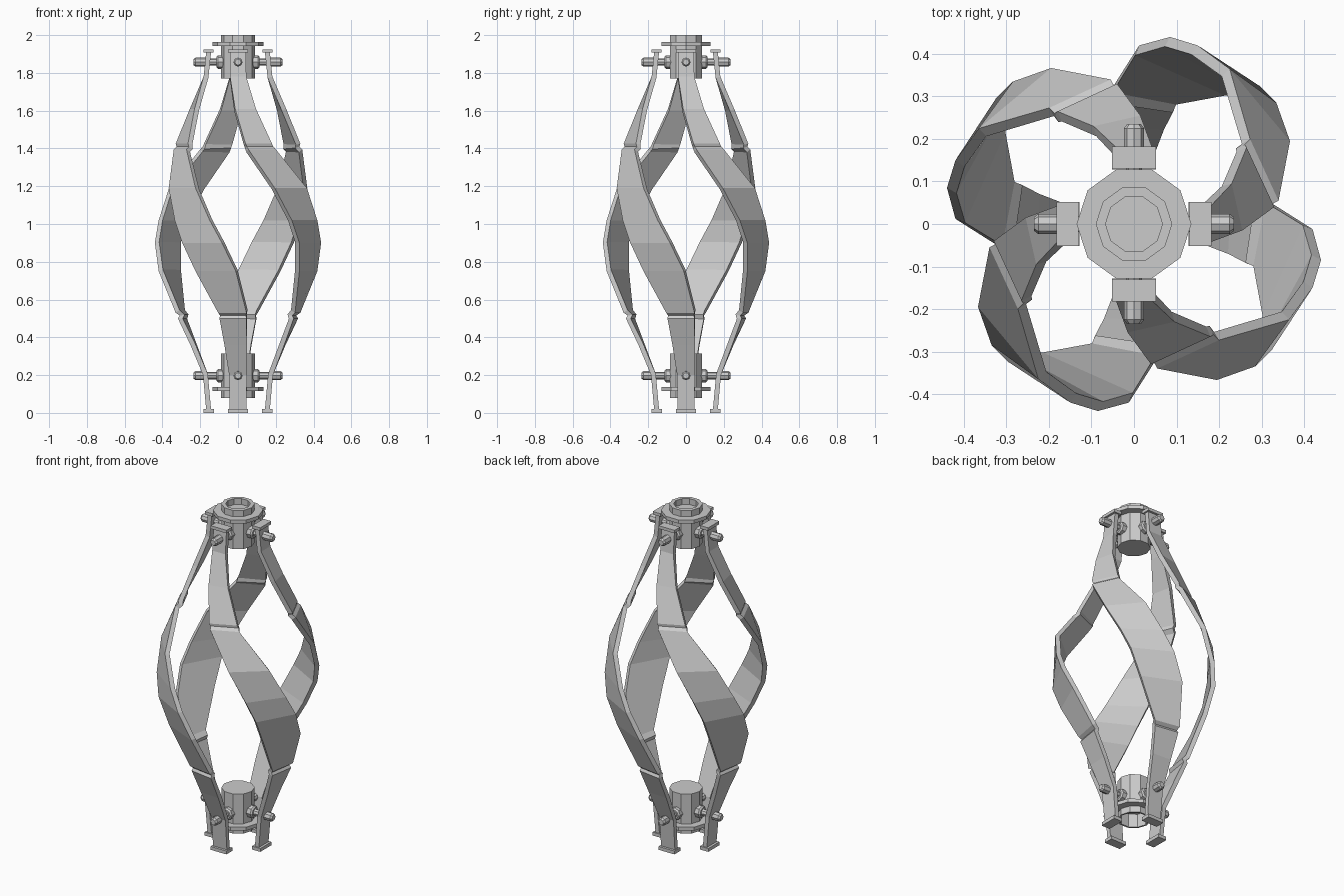
import bpy, bmesh, math
from mathutils import Matrix, Vector

if "Cube" in bpy.data.objects:
    bpy.data.objects.remove(bpy.data.objects["Cube"])


def make_object(name, bm):
    mesh = bpy.data.meshes.new(name)
    bm.normal_update()
    bm.to_mesh(mesh)
    bm.free()
    ob = bpy.data.objects.new(name, mesh)
    bpy.context.collection.objects.link(ob)
    return ob


def lathe(name, profile, sides, matrix=Matrix()):
    """Closed solid turned about local z from (radius, height) points."""
    bm = bmesh.new()
    rings = []
    for r, h in profile:
        if r == 0:
            rings.append([bm.verts.new((0, 0, h))])
        else:
            rings.append([bm.verts.new((r * math.cos(2 * math.pi * i / sides),
                                        r * math.sin(2 * math.pi * i / sides), h))
                          for i in range(sides)])
    for a, b in zip(rings, rings[1:]):
        for i in range(sides):
            j = (i + 1) % sides
            if len(a) == 1:
                bm.faces.new((a[0], b[j], b[i]))
            elif len(b) == 1:
                bm.faces.new((a[i], a[j], b[0]))
            else:
                bm.faces.new((a[i], a[j], b[j], b[i]))
    bmesh.ops.recalc_face_normals(bm, faces=bm.faces[:])
    bm.transform(matrix)
    return make_object(name, bm)


def box(name, lo, hi, turn):
    bm = bmesh.new()
    bmesh.ops.create_cube(bm, size=1)
    lo, hi = Vector(lo), Vector(hi)
    bm.transform(turn @ Matrix.Translation((lo + hi) / 2)
                 @ Matrix.Diagonal((hi - lo).to_4d()))
    return make_object(name, bm)


# Hubs: closed cup with a flange
lathe("top_hub", [(0, 1.77), (0.09, 1.77), (0.09, 1.942), (0.135, 1.942), (0.135, 1.963),
                  (0.09, 1.963), (0.09, 2.0), (0.067, 2.0), (0.067, 1.965), (0, 1.965)], 10)
lathe("bottom_hub", [(0, 0.315), (0.09, 0.315), (0.09, 0.138), (0.135, 0.138), (0.135, 0.117),
                     (0.09, 0.117), (0.09, 0.08), (0.08, 0.08), (0.08, 0.16), (0, 0.16)], 10)

# Blade sections from bottom (front) to top (left): z, leading x y, trailing x y
SECTIONS = [
    (0.01, -0.045, -0.168, 0.045, -0.168),
    (0.20, -0.047, -0.185, 0.047, -0.185),
    (0.36, -0.072, -0.245, 0.047, -0.252),
    (0.50, -0.098, -0.295, 0.045, -0.318),
    (0.515, -0.095, -0.287, 0.042, -0.308),
    (0.53, -0.105, -0.302, 0.045, -0.330),
    (0.75, -0.225, -0.325, -0.012, -0.420),
    (0.90, -0.295, -0.325, -0.085, -0.440),
    (1.02, -0.335, -0.285, -0.150, -0.420),
    (1.19, -0.367, -0.195, -0.225, -0.365),
    (1.395, -0.340, -0.055, -0.273, -0.200),
    (1.41, -0.325, -0.047, -0.260, -0.187),
    (1.425, -0.330, -0.040, -0.265, -0.180),
    (1.61, -0.255, 0.015, -0.230, -0.095),
    (1.78, -0.182, 0.042, -0.182, -0.044),
    (1.915, -0.168, 0.042, -0.168, -0.042),
]

for k in range(4):
    turn = Matrix.Rotation(k * math.pi / 2, 4, 'Z')

    # Twisted blade
    bm = bmesh.new()
    rows = [(bm.verts.new((a, b, z)), bm.verts.new((c, d, z))) for z, a, b, c, d in SECTIONS]
    for (l0, t0), (l1, t1) in zip(rows, rows[1:]):
        bm.faces.new((l0, t0, t1, l1))
    bm.transform(turn)
    blade = make_object(f"blade_{k + 1}", bm)
    solid = blade.modifiers.new("thickness", 'SOLIDIFY')
    solid.thickness = 0.026
    solid.offset = -1

    # Folded lips at the blade ends
    box(f"lower_lip_{k + 1}", (0.128, -0.052, 0), (0.183, 0.052, 0.02), turn)
    box(f"upper_lip_{k + 1}", (0.130, -0.052, 1.907), (0.182, 0.052, 1.925), turn)

    # Radial bolts: nut against the hub, shank, rounded outer end
    for label, z in (("lower", 0.197), ("upper", 1.857)):
        m = turn @ Matrix.Translation((0, 0, z)) @ Matrix.Rotation(math.pi / 2, 4, 'Y')
        lathe(f"{label}_bolt_{k + 1}",
              [(0, 0.07), (0.036, 0.07), (0.036, 0.105), (0.028, 0.113), (0.019, 0.113),
               (0.019, 0.165), (0.024, 0.165), (0.024, 0.225), (0.016, 0.235), (0, 0.235)],
              8, m)
